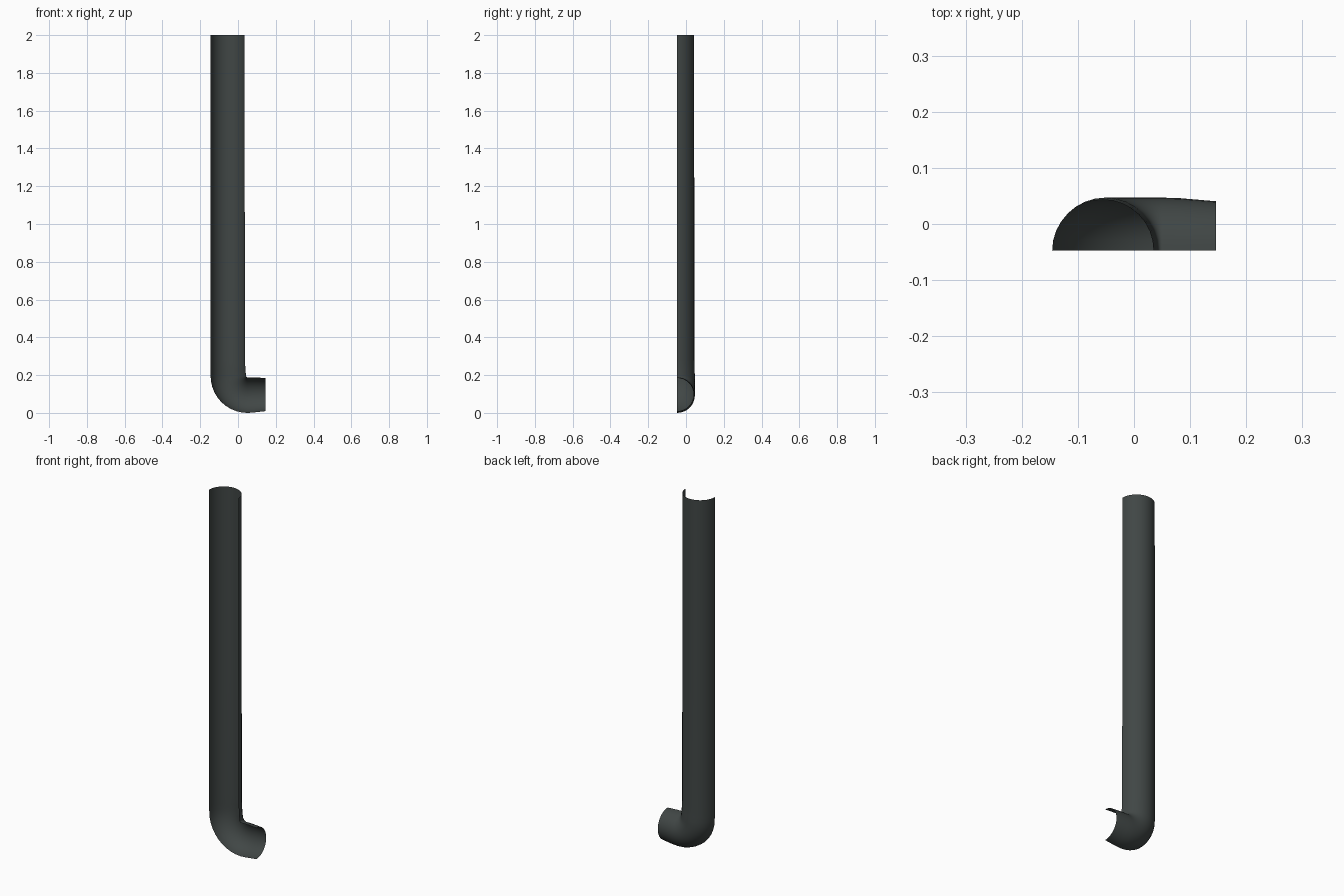
import bpy, bmesh, math

if "Cube" in bpy.data.objects:
    bpy.data.objects.remove(bpy.data.objects["Cube"])

# Dark grey-green metal
metal = bpy.data.materials.new("dark_grey_metal")
metal.diffuse_color = (0.052, 0.062, 0.060, 1)
metal.use_nodes = True
metal.node_tree.nodes["Principled BSDF"].inputs["Base Color"].default_value = metal.diffuse_color

BASE_Y = -0.047   # plane of the open front
SEG = 16          # sides of the half round section

# Centre line stations: x, z, angle of the section's inner side, radius
stations = [(-0.0555, 2.0, 0, 0.0903), (-0.055, 1.0, 0, 0.0908),
            (-0.0545, 0.28, 0, 0.0912), (-0.053, 0.225, 0, 0.0925)]
# Quarter bend at the foot
for i in range(11):
    a = math.radians(9 * i)
    stations.append((0.05 - 0.101 * math.cos(a), 0.195 - 0.101 * math.sin(a), a, 0.094))
# Slightly tapered outlet
q = math.pi / 2
stations += [(0.08, 0.095, q, 0.0932), (0.1465, 0.097, q, 0.0875)]

# Half pipe shell, open at the front
bm = bmesh.new()
rings = []
for x, z, a, r in stations:
    ring = []
    for k in range(SEG + 1):
        t = math.pi * k / SEG
        u = r * math.cos(t)
        ring.append(bm.verts.new((x + u * math.cos(a), BASE_Y + r * math.sin(t), z + u * math.sin(a))))
    rings.append(ring)
for upper, lower in zip(rings, rings[1:]):
    for k in range(SEG):
        f = bm.faces.new((upper[k], upper[k + 1], lower[k + 1], lower[k]))
        f.smooth = True
mesh = bpy.data.meshes.new("half_drainpipe")
bm.to_mesh(mesh)
bm.free()
mesh.materials.append(metal)
pipe = bpy.data.objects.new("half_drainpipe", mesh)
bpy.context.collection.objects.link(pipe)
